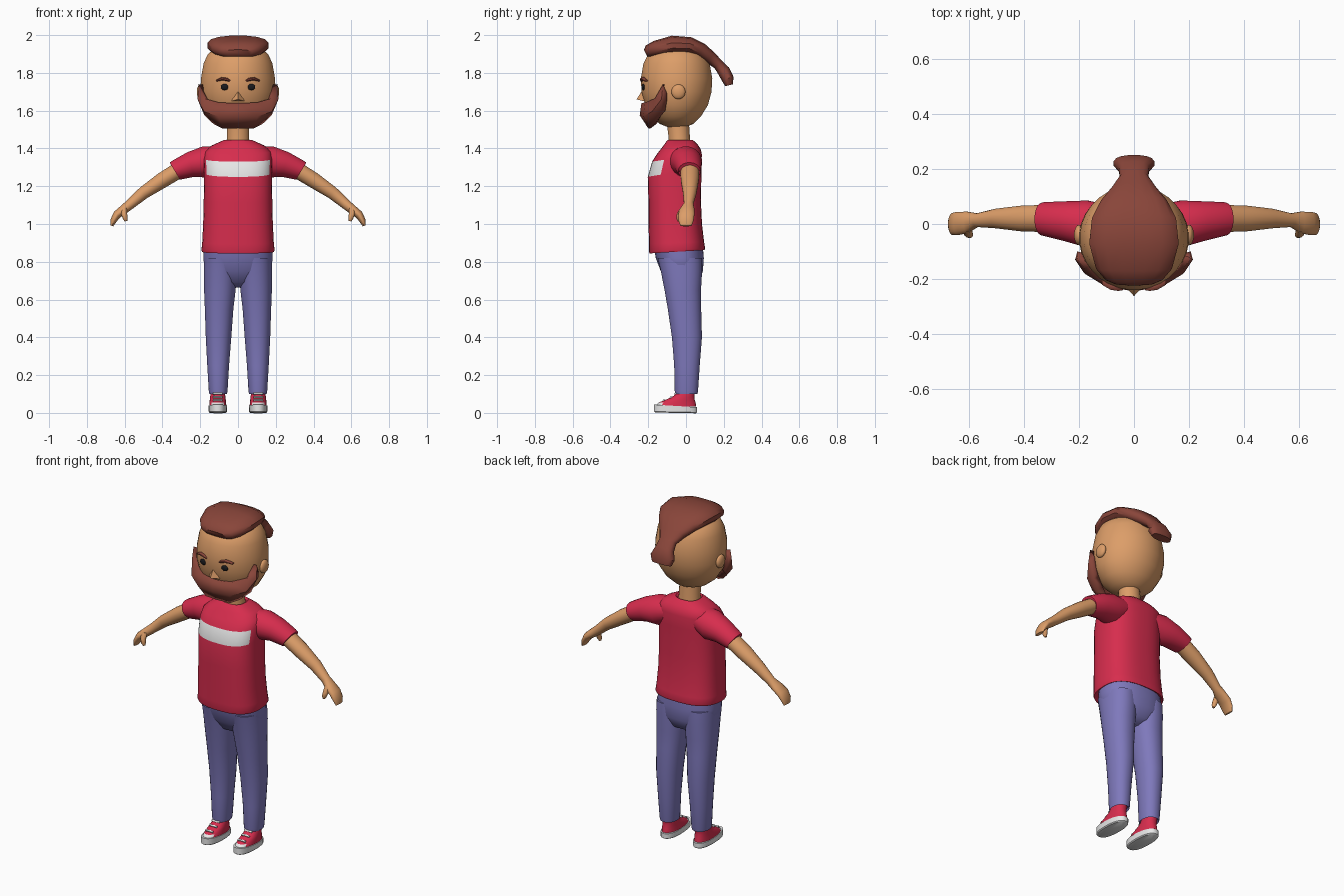
import bpy, bmesh, math
from mathutils import Vector, Matrix

cube = bpy.data.objects.get("Cube")
if cube:
    bpy.data.objects.remove(cube, do_unlink=True)

made = []


def material(name, r, g, b):
    m = bpy.data.materials.new(name)
    m.use_nodes = True
    m.diffuse_color = (r, g, b, 1)
    m.node_tree.nodes["Principled BSDF"].inputs["Base Color"].default_value = (r, g, b, 1)
    return m


SKIN = material("skin", 0.72, 0.34, 0.14)
HAIR = material("brown hair", 0.25, 0.06, 0.042)
RED = material("red cloth", 0.68, 0.026, 0.075)
WHITE = material("white", 0.8, 0.8, 0.8)
BLUE = material("blue denim", 0.21, 0.19, 0.5)
BLACK = material("black", 0.01, 0.01, 0.012)


def finish(name, bm, *mats):
    mesh = bpy.data.meshes.new(name)
    bm.to_mesh(mesh)
    bm.free()
    obj = bpy.data.objects.new(name, mesh)
    bpy.context.collection.objects.link(obj)
    for m in mats:
        mesh.materials.append(m)
    made.append(obj)
    return obj


def loft(name, rows, side, mats, n=24, power=2.0, rule=None):
    """Rows are (x, y, z, half width, half depth); a sixth value makes a level ring with that tilt."""
    bm = bmesh.new()
    side = Vector(side)
    centres = [Vector(r[:3]) for r in rows]
    rings = []
    for i, r in enumerate(rows):
        if len(r) > 5:
            v = Vector((0, r[4], r[4] * r[5]))
        else:
            t = centres[min(i + 1, len(rows) - 1)] - centres[max(i - 1, 0)]
            v = t.cross(side).normalized() * r[4]
        ring = []
        for k in range(n):
            a = 2 * math.pi * (k + 0.5) / n
            c, s = math.cos(a), math.sin(a)
            c = math.copysign(abs(c) ** (2 / power), c)
            s = math.copysign(abs(s) ** (2 / power), s)
            ring.append(bm.verts.new(centres[i] + side * r[3] * c + v * s))
        rings.append(ring)
    for a, b in zip(rings, rings[1:]):
        for k in range(n):
            bm.faces.new((a[k], a[(k + 1) % n], b[(k + 1) % n], b[k]))
    bm.faces.new(rings[0])
    bm.faces.new(rings[-1])
    bmesh.ops.recalc_face_normals(bm, faces=bm.faces)
    if rule:
        for f in bm.faces:
            f.material_index = rule(f.calc_center_median())
    return finish(name, bm, *mats)


def level(rows, x=0):
    """Expand (z, half width, centre y, half depth, tilt) into level rings."""
    return [(x, cy, z, a, b, t) for z, a, cy, b, t in rows]


def ball(name, centre, size, mat):
    bm = bmesh.new()
    bmesh.ops.create_uvsphere(bm, u_segments=20, v_segments=12, radius=1)
    bmesh.ops.transform(bm, matrix=Matrix.Translation(centre) @ Matrix.Diagonal((*size, 1)), verts=bm.verts)
    return finish(name, bm, mat)


def box(name, centre, size, tilt, mat):
    bm = bmesh.new()
    bmesh.ops.create_cube(bm, size=1)
    place = Matrix.Translation(centre) @ Matrix.Rotation(tilt, 4, "X") @ Matrix.Diagonal((*size, 1))
    bmesh.ops.transform(bm, matrix=place, verts=bm.verts)
    return finish(name, bm, mat)


X, Y = (1, 0, 0), (0, 1, 0)

# Head and neck
loft("head", level([
    (1.51, .04, -.05, .04, 0), (1.53, .10, -.05, .09, 0), (1.57, .15, -.05, .13, 0),
    (1.63, .185, -.05, .167, 0), (1.70, .2, -.05, .186, 0), (1.77, .197, -.05, .19, 0),
    (1.85, .183, -.05, .176, 0), (1.90, .16, -.05, .15, 0), (1.93, .12, -.05, .11, 0),
    (1.945, .05, -.05, .05, 0)]), X, [SKIN], 32)
loft("neck", level([(1.40, .07, -.035, .062, 0), (1.45, .06, -.035, .057, 0),
                    (1.56, .06, -.045, .06, 0)]), X, [SKIN], 20)

# Swept back hair ending in a ponytail
loft("hair", [
    (0, -.214, 1.905, .075, .02), (0, -.20, 1.912, .105, .036), (0, -.16, 1.926, .14, .045),
    (0, -.07, 1.945, .165, .053), (0, .02, 1.942, .155, .048), (0, .08, 1.917, .122, .042),
    (0, .13, 1.88, .08, .035), (0, .17, 1.845, .052, .028), (0, .20, 1.81, .056, .034),
    (0, .22, 1.77, .075, .033), (0, .229, 1.735, .062, .022)], X, [HAIR], 16, 2.5)

# Beard: half a shell, mirrored and thickened
columns = [
    [(0, -.236, 1.64), (0, -.245, 1.575), (0, -.20, 1.507)],
    [(.10, -.217, 1.643), (.105, -.226, 1.57), (.08, -.19, 1.505)],
    [(.178, -.165, 1.665), (.18, -.18, 1.595), (.13, -.165, 1.53)],
    [(.208, -.122, 1.74), (.214, -.13, 1.66), (.178, -.13, 1.575)],
    [(.206, -.10, 1.69), (.206, -.10, 1.66), (.176, -.11, 1.60)]]
bm = bmesh.new()
grid = [[bm.verts.new(p) for p in col] for col in columns]
for a, b in zip(grid, grid[1:]):
    for k in range(2):
        bm.faces.new((a[k], a[k + 1], b[k + 1], b[k]))
bm.normal_update()
if sum(f.normal.y for f in bm.faces) > 0:
    bmesh.ops.reverse_faces(bm, faces=bm.faces)
beard = finish("beard", bm, HAIR)
mirror = beard.modifiers.new("mirror", "MIRROR")
mirror.use_clip = True
shell = beard.modifiers.new("thickness", "SOLIDIFY")
shell.thickness = 0.045
shell.offset = -1

# Nose: a small pyramid
bm = bmesh.new()
left, right, top, tip = [bm.verts.new(p) for p in (
    (.036, -.222, 1.65), (-.036, -.222, 1.65), (0, -.23, 1.71), (0, -.262, 1.66))]
for f in ((left, right, tip), (right, top, tip), (top, left, tip), (left, top, right)):
    bm.faces.new(f)
bmesh.ops.recalc_face_normals(bm, faces=bm.faces)
finish("nose", bm, SKIN)

# Shirt with a chest stripe
loft("shirt_body", level([
    (.862, .175, -.047, .13, .06), (.853, .19, -.047, .146, .06), (.862, .194, -.047, .149, .06),
    (.90, .19, -.05, .146, .04), (1.0, .185, -.057, .142, 0), (1.12, .182, -.06, .139, .05),
    (1.274, .18, -.06, .143, .17), (1.35, .182, -.048, .132, .15), (1.385, .175, -.037, .115, .1),
    (1.415, .14, -.03, .093, .05), (1.44, .085, -.03, .072, 0), (1.446, .07, -.03, .064, 0),
    (1.435, .06, -.03, .056, 0)]), X, [RED, WHITE], 36, 2.6,
    lambda c: int(1.25 < c.z < 1.34 and c.y < -.115))

# Trousers seat
loft("trousers_seat", level([
    (.665, .04, -.015, .035, 0), (.69, .12, -.015, .08, 0), (.75, .178, -.022, .112, 0),
    (.82, .184, -.033, .128, 0), (.88, .182, -.04, .13, 0)]), X, [BLUE], 28, 2.3)

# Paired parts
for label, s in (("left", 1), ("right", -1)):
    ball(label + "_ear", (s * .2, -.04, 1.70), (.018, .037, .039), SKIN)
    ball(label + "_eye", (s * .07, -.226, 1.725), (.021, .009, .017), BLACK)
    loft(label + "_eyebrow", [
        (s * .042, -.232, 1.757, .01, .005), (s * .058, -.232, 1.765, .012, .009),
        (s * .085, -.226, 1.769, .014, .009), (s * .115, -.21, 1.758, .012, .005)],
        Y, [HAIR], 8)

    # Sleeve, arm and hand
    loft(label + "_sleeve", [
        (s * .07, -.015, 1.352, .08, .06), (s * .17, 0, 1.328, .086, .085),
        (s * .25, .01, 1.315, .073, .068), (s * .325, .018, 1.286, .062, .055),
        (s * .335, .018, 1.281, .059, .052), (s * .33, .018, 1.283, .05, .045)], Y, [RED], 24)
    loft(label + "_arm", [
        (s * .29, .02, 1.30, .05, .044), (s * .40, .02, 1.232, .048, .042),
        (s * .50, .02, 1.165, .036, .034), (s * .57, .014, 1.105, .025, .027),
        (s * .605, .006, 1.077, .039, .025), (s * .64, .002, 1.05, .043, .022),
        (s * .66, 0, 1.017, .04, .017), (s * .668, 0, .99, .03, .008)], Y, [SKIN], 20)
    loft(label + "_thumb", [
        (s * .605, -.015, 1.085, .016, .018), (s * .603, -.032, 1.055, .017, .016),
        (s * .597, -.038, 1.03, .014, .013), (s * .593, -.038, 1.015, .007, .007)],
        Y, [SKIN], 10)

    # Trouser leg
    loft(label + "_trouser_leg", [
        (s * cx, cy, z, a, b, 0) for z, cx, a, cy, b in (
            (.112, .105, .04, .002, .048), (.10, .105, .047, .002, .059),
            (.115, .105, .05, .002, .062), (.25, .105, .058, .005, .068),
            (.40, .103, .068, .005, .08), (.55, .10, .076, -.008, .089),
            (.65, .096, .084, -.017, .097), (.75, .093, .088, -.024, .11),
            (.82, .092, .088, -.033, .118))], X, [BLUE], 24, 2.2)

    # Canvas shoe with sole, toe cap and laces
    loft(label + "_shoe_sole", level([
        (0, .043, -.055, .108, -.02), (.005, .048, -.055, .115, -.02),
        (.037, .049, -.055, .115, -.06)], s * .107), X, [WHITE], 28, 2.4)
    loft(label + "_shoe_upper", level([
        (.034, .046, -.055, .11, 0), (.056, .044, -.046, .097, 0), (.075, .042, -.025, .07, 0),
        (.09, .04, -.01, .055, 0), (.118, .037, .002, .047, 0)], s * .107),
        X, [RED, WHITE], 28, 2.2, lambda c: int(c.y < -.125 and c.z < .07))
    for i, (y, z, tilt) in enumerate(((-.118, .067, .4), (-.081, .083, .5), (-.057, .102, .9))):
        box(f"{label}_lace_{i + 1}", (s * .107, y, z), (.05, .01, .008), tilt, WHITE)

# Smooth shading with crisp edges
bpy.ops.object.select_all(action="DESELECT")
for obj in made:
    obj.select_set(True)
bpy.context.view_layer.objects.active = made[0]
bpy.ops.object.shade_smooth_by_angle(angle=math.radians(40))
